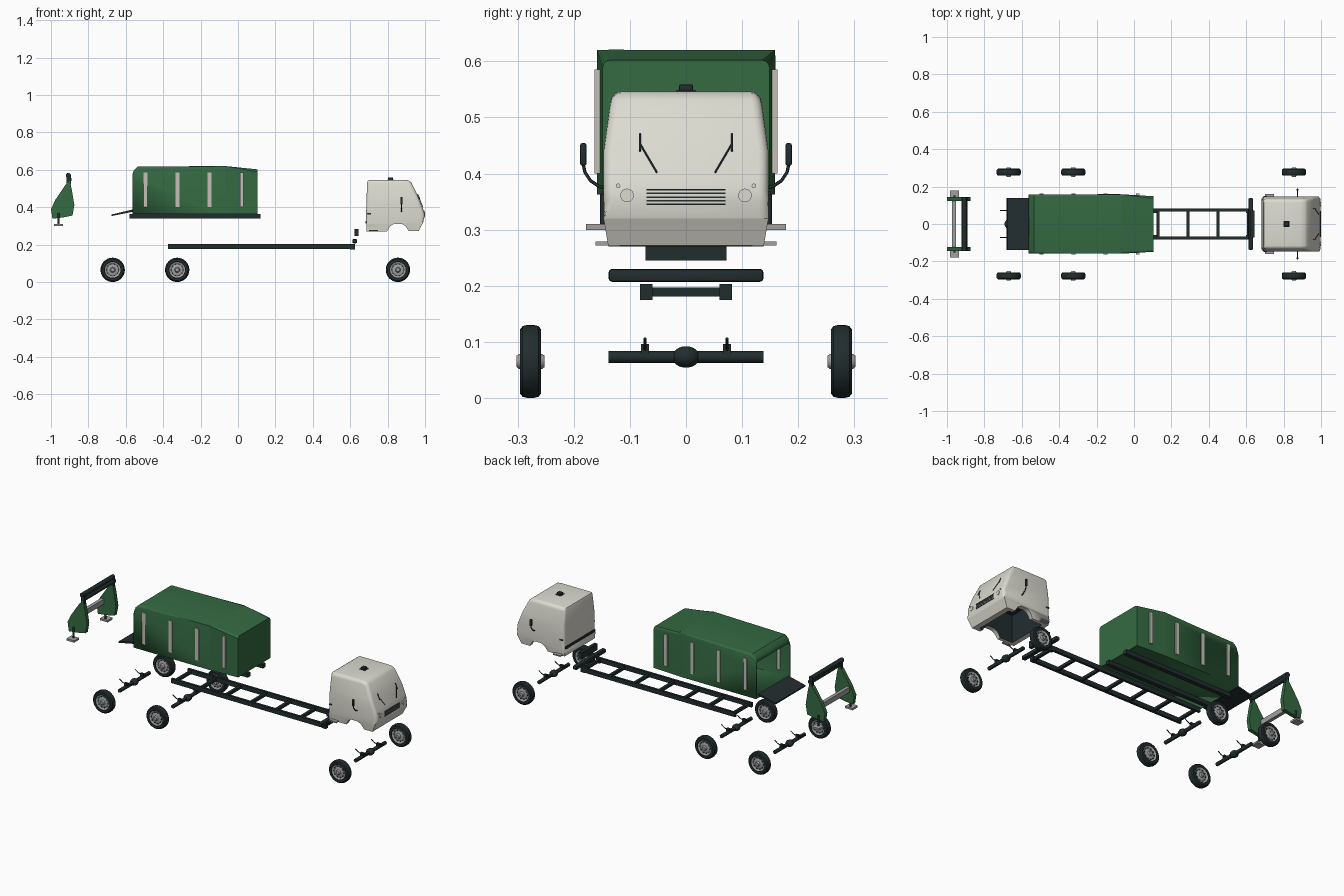
import bpy, bmesh, math
from mathutils import Vector, Matrix

default_cube = bpy.data.objects.get("Cube")
if default_cube:
    bpy.data.objects.remove(default_cube, do_unlink=True)


def material(name, red, green, blue):
    mat = bpy.data.materials.new(name)
    mat.use_nodes = True
    color = (red, green, blue, 1)
    mat.diffuse_color = color
    mat.node_tree.nodes["Principled BSDF"].inputs["Base Color"].default_value = color
    return mat


CREAM = material("cream paint", .72, .71, .64)
GREEN = material("green paint", .035, .145, .055)
BLACK = material("dark rubber", .016, .026, .028)
GREY = material("grey metal", .35, .35, .35)
TRIM = material("pale trim", .55, .53, .47)


def finish(name, bm, mat, smooth=True):
    bmesh.ops.recalc_face_normals(bm, faces=bm.faces)
    mesh = bpy.data.meshes.new(name)
    bm.to_mesh(mesh)
    bm.free()
    obj = bpy.data.objects.new(name, mesh)
    bpy.context.collection.objects.link(obj)
    mesh.materials.append(mat)
    if smooth:
        activate(obj)
        bpy.ops.object.shade_smooth_by_angle(angle=math.radians(35))
    return obj


def activate(obj):
    bpy.ops.object.select_all(action="DESELECT")
    obj.select_set(True)
    bpy.context.view_layer.objects.active = obj


def box(name, mat, x, y, z, bevel=0):
    """Box from (low, high) ranges on each axis."""
    bm = bmesh.new()
    bmesh.ops.create_cube(bm, size=1)
    for v in bm.verts:
        v.co = [sum(r) / 2 + c * (r[1] - r[0]) for c, r in zip(v.co, (x, y, z))]
    if bevel:
        bmesh.ops.bevel(bm, geom=bm.edges[:], offset=bevel, segments=2,
                        profile=.5, affect="EDGES")
    return finish(name, bm, mat, bool(bevel))


def span(center, size):
    return (center - size / 2, center + size / 2)


def prism_mesh(profile, low, high):
    """Side profile in x and z, extruded along y."""
    bm = bmesh.new()
    face = bm.faces.new([bm.verts.new((x, low, z)) for x, z in profile])
    new = bmesh.ops.extrude_face_region(bm, geom=[face])["geom"]
    bmesh.ops.translate(bm, vec=(0, high - low, 0),
                        verts=[g for g in new if isinstance(g, bmesh.types.BMVert)])
    bmesh.ops.recalc_face_normals(bm, faces=bm.faces)
    return bm


def round_sides(bm, radius, keep):
    """Round the edges where the side walls meet the rest of the shell."""
    bm.normal_update()
    edges = [e for e in bm.edges if len(e.link_faces) == 2 and keep(e)
             and sorted(abs(f.normal.y) > .8 for f in e.link_faces) == [False, True]]
    bmesh.ops.bevel(bm, geom=edges, offset=radius, segments=4, profile=.5,
                    affect="EDGES", clamp_overlap=True)


def cut(bm, point, normal):
    bmesh.ops.bisect_plane(bm, geom=bm.verts[:] + bm.edges[:] + bm.faces[:],
                           plane_co=point, plane_no=normal)


def lathe(name, mat, profile, steps=32):
    """Turn (radius, y) points around the y axis."""
    bm = bmesh.new()
    verts = [bm.verts.new((r, y, 0)) for r, y in profile]
    edges = [bm.edges.new(pair) for pair in zip(verts, verts[1:])]
    bmesh.ops.spin(bm, geom=verts + edges, cent=(0, 0, 0), axis=(0, 1, 0),
                   angle=math.tau, steps=steps)
    bmesh.ops.remove_doubles(bm, verts=bm.verts, dist=.0001)
    return finish(name, bm, mat)


def rod(name, mat, start, end, radius, sides=16):
    start, end = Vector(start), Vector(end)
    line = end - start
    bm = bmesh.new()
    turn = line.to_track_quat("Z", "Y").to_matrix().to_4x4()
    bmesh.ops.create_cone(bm, cap_ends=True, segments=sides, radius1=radius, radius2=radius,
                          depth=line.length, matrix=Matrix.Translation((start + end) / 2) @ turn)
    return finish(name, bm, mat)


def tube(name, mat, points, radius):
    curve = bpy.data.curves.new(name, "CURVE")
    curve.dimensions = "3D"
    curve.bevel_depth, curve.bevel_resolution, curve.use_fill_caps = radius, 2, True
    spline = curve.splines.new("POLY")
    spline.points.add(len(points) - 1)
    for p, co in zip(spline.points, points):
        p.co = (*co, 1)
    curve.materials.append(mat)
    obj = bpy.data.objects.new(name, curve)
    bpy.context.collection.objects.link(obj)


SIDES = (("near", -1), ("far", 1))

# Wheels: one tyre, rim and ring of holes, repeated
half = [(.042, .017), (.044, .019), (.057, .019), (.063, .014), (.065, .006)]
tyre = lathe("tyre", BLACK, half + [(r, -y) for r, y in reversed(half)])
half = [(0, .025), (.010, .025), (.013, .021), (.014, .015), (.032, .011), (.043, .016)]
rim = lathe("rim", GREY, half + [(r, -y) for r, y in reversed(half)])
bm = bmesh.new()
for i in range(10):
    place = Matrix.Rotation(math.tau * i / 10, 4, "Y") @ Matrix.Translation((.032, 0, 0))
    bmesh.ops.create_cone(bm, cap_ends=True, segments=10, radius1=.004, radius2=.004, depth=.028,
                          matrix=place @ Matrix.Rotation(math.pi / 2, 4, "X"))
holes = finish("rim_holes", bm, BLACK)
for axle, x in (("front", .855), ("middle", -.325), ("rear", -.67)):
    for side, s in SIDES:
        for part in (tyre, rim, holes):
            copy = part.copy()
            copy.name = f"{axle}_{part.name}_{side}"
            copy.location = (x, s * .277, .065)
            bpy.context.collection.objects.link(copy)
        # Leaf spring and its clamp
        tube(f"{axle}_spring_{side}", BLACK,
             [(x + t * .045, s * .073, .086 + .02 * t * t) for t in (-1, -.6, -.2, .2, .6, 1)], .0025)
        box(f"{axle}_clamp_{side}", BLACK, span(x, .02), span(s * .073, .014), (.075, .096))
    rod(f"{axle}_axle", BLACK, (x, -.138, .073), (x, .138, .073), .0105)
    bm = bmesh.new()
    bmesh.ops.create_uvsphere(bm, u_segments=20, v_segments=12, radius=1)
    bmesh.ops.scale(bm, vec=(.022, .025, .019), verts=bm.verts)
    finish(f"{axle}_differential", bm, BLACK).location = (x, 0, .073)
for part in (tyre, rim, holes):
    bpy.data.objects.remove(part)

# Ladder chassis
for side, s in SIDES:
    box(f"chassis_rail_{side}", BLACK, (-.375, .625), span(s * .075, .014), (.177, .203))
    box(f"chassis_end_{side}", BLACK, (.60, .625), span(s * .071, .022), (.175, .203))
for i in range(7):
    box(f"chassis_crossbar_{i}", BLACK, span(-.355 + i * .161, .016), (-.07, .07), (.181, .197))
box("bumper", BLACK, (.612, .637), (-.138, .138), (.207, .23), .006)
box("cab_mount", BLACK, (.623, .643), (-.072, .072), (.245, .282))

# Cab shell, narrowing to the roof and to the sill
bm = prism_mesh([(.687, .27), (.685, .36), (.69, .53), (.694, .541), (.704, .546), (.89, .546),
                 (.913, .543), (.928, .53), (.96, .464), (.988, .395), (.996, .37), (.997, .35),
                 (.99, .32), (.966, .272), (.912, .272), (.896, .299), (.875, .311), (.835, .311),
                 (.814, .299), (.796, .27)], -1, 1)
for level in (.32, .44):
    cut(bm, (0, 0, level), (0, 0, 1))
for v in bm.verts:
    z = v.co.z
    v.co.y *= .147 - max(0, z - .44) * .14 - max(0, .32 - z) * .17
round_sides(bm, .02, lambda e: min(v.co.z for v in e.verts) > .318)
cab = finish("cab", bm, CREAM, False)
cab.data.materials.append(BLACK)
hollow = box("cab_hollow_cutter", CREAM, (.715, .935), (-.118, .118), (.2, .43))
hollow.data.materials.append(BLACK)
for face in hollow.data.polygons:
    face.material_index = 1
activate(cab)
cutter = cab.modifiers.new("hollow", "BOOLEAN")
cutter.operation, cutter.solver, cutter.object = "DIFFERENCE", "EXACT", hollow
bpy.ops.object.modifier_apply(modifier=cutter.name)
bpy.data.objects.remove(hollow)
bpy.ops.object.shade_smooth_by_angle(angle=math.radians(35))

# Cab fittings
box("cab_rear_strip", BLACK, (.681, .69), (-.135, .135), (.312, .326))
box("roof_vent_base", BLACK, span(.815, .034), span(0, .034), (.543, .549))
box("roof_vent", BLACK, span(.815, .026), span(0, .025), (.546, .559), .003)
for i in range(5):
    box(f"grille_slat_{i}", BLACK, (.985, .9985), (-.07, .07), span(.345 + i * .0065, .0025))
for side, s in SIDES:
    rod(f"headlight_{side}", CREAM, (.98, s * .105, .361), (1, s * .105, .361), .012, 24)
    rod(f"marker_lamp_{side}", CREAM, (.98, s * .121, .378), (.998, s * .121, .378), .004)
    tube(f"wiper_arm_{side}", BLACK, [(.988, s * .052, .402), (.967, s * .082, .453)], .0016)
    tube(f"wiper_blade_{side}", BLACK, [(.974, s * .082, .44), (.96, s * .082, .471)], .0022)
    box(f"mirror_{side}", BLACK, span(.874, .012), span(s * .183, .011), (.414, .454), .003)
    tube(f"mirror_arm_{side}", BLACK,
         [(.874, s * y, z) for y, z in ((.14, .374), (.155, .377), (.17, .387),
                                        (.18, .402), (.184, .42))], .003)
    box(f"door_handle_{side}", BLACK, (.693, .712), span(s * .147, .008), (.362, .368))
    box(f"cab_step_{side}", GREY, (.70, .748), span(s * .145, .032), (.272, .279))

# Cargo body: hollow shell, open at the rear
bm = prism_mesh([(-.565, .363), (-.565, .575), (-.557, .597), (-.535, .617), (-.07, .62),
                 (.105, .602), (.105, .363)], -1, 1)
cut(bm, (-.07, 0, 0), (1, 0, 0))
for v in bm.verts:
    v.co.y *= .159 - max(0, v.co.x + .07) * .06
bm.normal_update()
bmesh.ops.delete(bm, geom=[f for f in bm.faces if f.normal.x < -.99], context="FACES_ONLY")
round_sides(bm, .013, lambda e: min(v.co.z for v in e.verts) > .57)
body = finish("cargo_body", bm, GREEN)
shell = body.modifiers.new("wall", "SOLIDIFY")
shell.thickness, shell.offset = .008, -1
for side, s in SIDES:
    for i in range(4):
        box(f"body_post_{side}_{i}", TRIM, span(-.495 + i * .1715, .02),
            span(s * .156, .015), (.40, .585))
    box(f"body_rail_{side}", BLACK, (-.58, .12), span(s * .07, .024), (.34, .364))

# Sloped rear platform
finish("rear_platform", prism_mesh([(-.675, .353), (-.675, .361), (-.565, .387), (-.565, .375)],
                                   -.138, .138), BLACK, False)

# Rear lifting frame
for side, s in SIDES:
    plate = prism_mesh([(-.992, .338), (-1, .39), (-.976, .44), (-.922, .52), (-.90, .543),
                        (-.889, .495), (-.875, .41), (-.885, .355), (-.935, .345)],
                       *span(s * .134, .022))
    finish(f"lift_plate_{side}", plate, GREEN, False)
    rod(f"support_leg_{side}", BLACK, (-.96, s * .147, .305), (-.96, s * .147, .37), .006)
    box(f"support_foot_{side}", GREY, span(-.96, .05), span(s * .155, .046), (.299, .31))
    box(f"lift_bracket_{side}", BLACK, span(-.905, .024), span(s * .134, .014), (.52, .575))
for i, (x, z) in enumerate(((-.902, .548), (-.908, .57))):
    rod(f"lift_roller_{i}", BLACK, (x, -.145, z), (x, .145, z), .013)
box("lift_crossbar", GREY, span(-.962, .02), (-.125, .125), (.405, .435))
